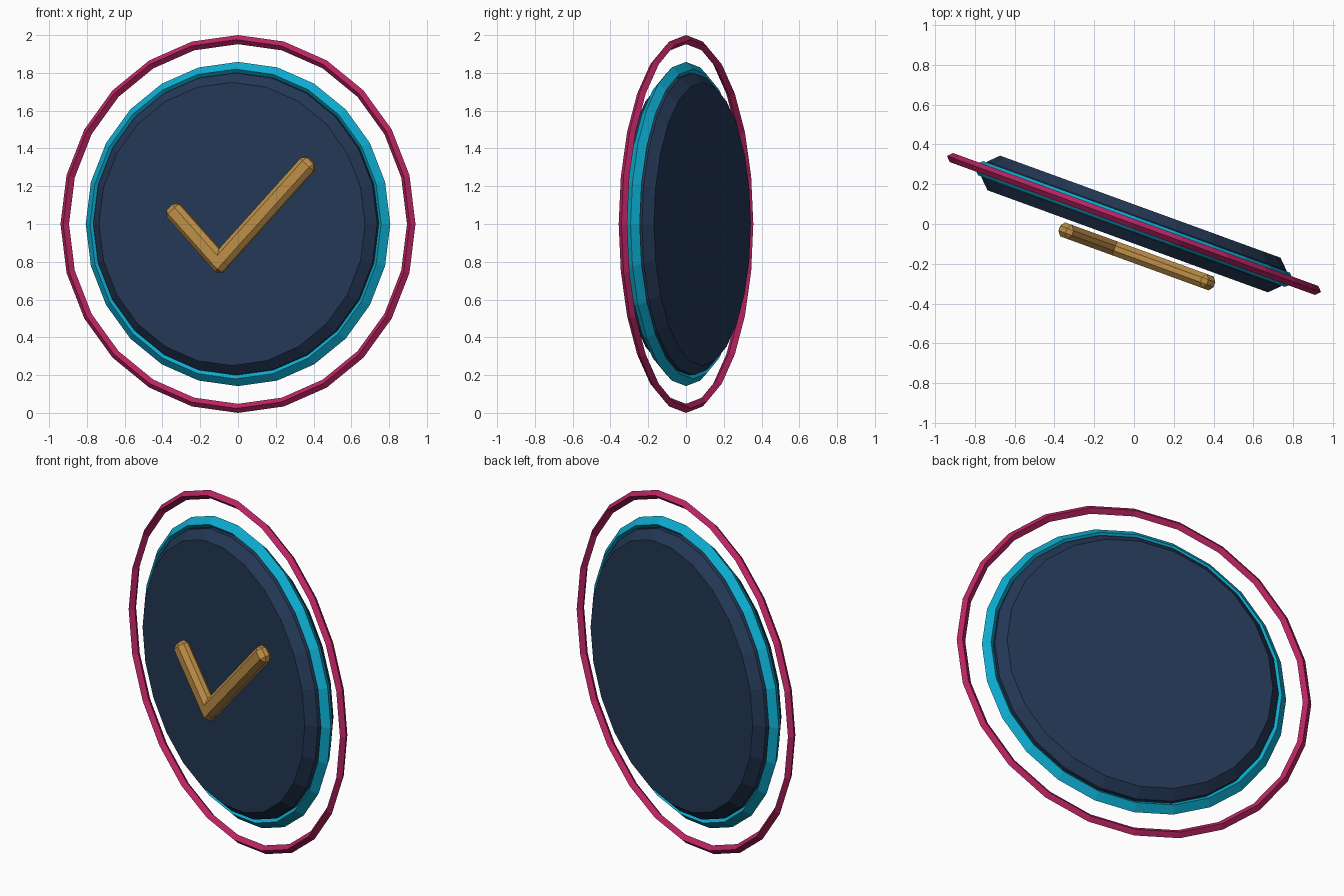
import bpy
from math import radians, atan2
from mathutils import Matrix, Vector

cube = bpy.data.objects.get("Cube")
if cube:
    bpy.data.objects.remove(cube, do_unlink=True)

SIDES = 24
# Whole badge is turned about the vertical axis and raised to stand on the floor
PLACE = Matrix.Rotation(radians(-20), 4, 'Z') @ Matrix.Translation((0, 0, 1))
UPRIGHT = Matrix.Rotation(radians(90), 4, 'X')


def material(name, rgb):
    lin = [((c / 255 + 0.055) / 1.055) ** 2.4 for c in rgb]
    mat = bpy.data.materials.new(name)
    mat.use_nodes = True
    mat.diffuse_color = (*lin, 1)
    mat.node_tree.nodes["Principled BSDF"].inputs["Base Color"].default_value = (*lin, 1)
    return mat


def finish(name, mat, local, bevel=0):
    ob = bpy.context.object
    ob.name = name
    ob.data.materials.append(mat)
    ob.matrix_world = PLACE @ local
    if bevel:
        mod = ob.modifiers.new("chamfer", 'BEVEL')
        mod.width = bevel
        mod.segments = 1
        mod.limit_method = 'ANGLE'
    return ob


def ring(name, outer, tube, mat):
    bpy.ops.mesh.primitive_torus_add(major_segments=SIDES, minor_segments=4,
                                     major_radius=outer - tube, minor_radius=tube)
    finish(name, mat, UPRIGHT)


def bar(name, start, end, mat, width=0.098, depth=0.074, y=-0.148):
    # Chamfered bar from start, running half a width past end to fill the corner
    a, b = Vector((start[0], y, start[1])), Vector((end[0], y, end[1]))
    d = (b - a).normalized()
    b += d * width / 2
    bpy.ops.mesh.primitive_cube_add(size=1)
    ob = bpy.context.object
    ob.data.transform(Matrix.Diagonal(((b - a).length, depth, width, 1)))
    turn = Matrix.Rotation(-atan2(d.z, d.x), 4, 'Y')
    finish(name, mat, Matrix.Translation((a + b) / 2) @ turn, 0.024)


navy = material("navy", (36, 56, 86))
teal = material("teal", (13, 174, 210))
pink = material("magenta", (190, 37, 101))
gold = material("gold", (190, 143, 71))

# Chamfered disc
bpy.ops.mesh.primitive_cylinder_add(vertices=SIDES, radius=0.8, depth=0.185)
finish("disc", navy, UPRIGHT, 0.05)

# Rim hugging the disc, and the free outer hoop
ring("rim_ring", 0.858, 0.038, teal)
ring("outer_ring", 1.0, 0.024, pink)

# Tick mark floating in front of the disc
corner = (-0.05, 0.797 - 1)
bar("tick_short_arm", (-0.326, 0.089), corner, gold)
bar("tick_long_arm", (0.465, 0.335), corner, gold)
